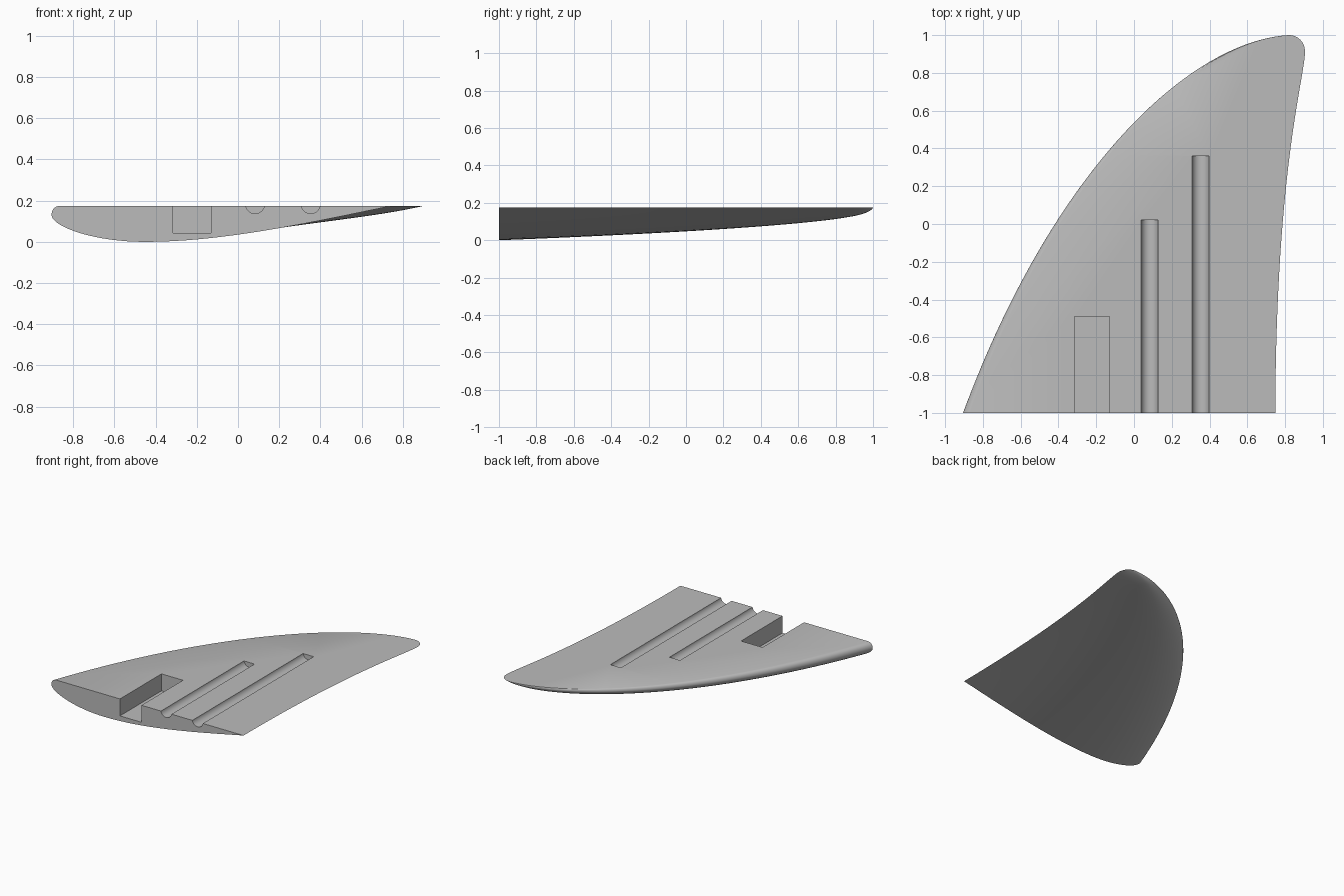
import bpy, bmesh, math
from mathutils import Vector
from mathutils.geometry import interpolate_bezier

if "Cube" in bpy.data.objects:
    bpy.data.objects.remove(bpy.data.objects["Cube"])

TOP = 0.175
STATIONS = 64


def bezier(a, b, c, d, n):
    pts = [Vector((p[0], p[1], 0)) for p in (a, b, c, d)]
    return interpolate_bezier(*pts, n)


def x_at(path, y):
    """x of a plan outline at a given y."""
    for p, q in zip(path, path[1:]):
        if min(p.y, q.y) <= y <= max(p.y, q.y) and p.y != q.y:
            return p.x + (q.x - p.x) * (y - p.y) / (q.y - p.y)
    return path[-1].x


def new_object(name, bm):
    mesh = bpy.data.meshes.new(name)
    bm.to_mesh(mesh)
    bm.free()
    obj = bpy.data.objects.new(name, mesh)
    bpy.context.collection.objects.link(obj)
    return obj


grey = bpy.data.materials.new("plain grey")
grey.use_nodes = True
colour = (0.5, 0.5, 0.5, 1)
grey.diffuse_color = colour
grey.node_tree.nodes["Principled BSDF"].inputs["Base Color"].default_value = colour

# Plan outline: swept leading edge, rounded tip and trailing edge
leading = bezier((-0.905, -1), (-0.424, 0.3), (0.3, 0.97), (0.82, 1), 120)
trailing = bezier((0.748, -1), (0.752, 0.25), (0.89, 0.72), (0.905, 0.9), 80)
trailing += bezier((0.905, 0.9), (0.91, 0.96), (0.87, 1), (0.82, 1), 40)[1:]

# Half foil section: fraction of chord, depth below the flat face
section = bezier((0.021, 0), (0.008, 0.003), (0, 0.012), (0, 0.027), 7)
section += bezier((0, 0.027), (0, 0.06), (0.12, 0.106), (0.275, 0.106), 18)[1:]
section += bezier((0.275, 0.106), (0.5, 0.106), (0.75, 0.052), (1, 0), 18)[1:]

# Fin body lofted from root to tip
bm = bmesh.new()
rings = []
for i in range(STATIONS + 1):
    y = 1 - 2 * (1 - i / STATIONS) ** 2
    x0, x1 = x_at(leading, y), x_at(trailing, y)
    chord = x1 - x0
    if i == STATIONS:
        rings.append([bm.verts.new((x0, y, TOP))] * len(section))
    else:
        rings.append([bm.verts.new((x0 + p.x * chord, y, TOP - p.y * chord)) for p in section])
for a, b in zip(rings, rings[1:]):
    for j in range(len(section) - 1):
        corners = list(dict.fromkeys((a[j], a[j + 1], b[j + 1], b[j])))
        bm.faces.new(corners).smooth = True
bm.faces.new(rings[0])
bm.faces.new([r[0] for r in rings] + [r[-1] for r in reversed(rings[:-1])])
bmesh.ops.recalc_face_normals(bm, faces=bm.faces)
fin = new_object("fin_half", bm)
fin.data.materials.append(grey)


def extruded_cutter(name, outline, y_end):
    """Prism running from in front of the root to y_end."""
    bm = bmesh.new()
    face = bm.faces.new([bm.verts.new((x, -1.1, z)) for x, z in outline])
    out = bmesh.ops.extrude_face_region(bm, geom=[face])
    moved = [v for v in out["geom"] if isinstance(v, bmesh.types.BMVert)]
    bmesh.ops.translate(bm, verts=moved, vec=(0, y_end + 1.1, 0))
    bmesh.ops.recalc_face_normals(bm, faces=bm.faces)
    obj = new_object(name, bm)
    obj.data.materials.append(grey)
    obj.hide_render = True
    return obj


def circle(x, z, r, n=48):
    return [(x + r * math.cos(2 * math.pi * k / n), z + r * math.sin(2 * math.pi * k / n))
            for k in range(n)]


# Square pocket and two round rod grooves in the flat face
cutters = [
    extruded_cutter("pocket_cutter", [(-0.315, 0.043), (-0.13, 0.043), (-0.13, 0.3), (-0.315, 0.3)], -0.49),
    extruded_cutter("short_groove_cutter", circle(0.083, 0.183, 0.046), 0.02),
    extruded_cutter("long_groove_cutter", circle(0.353, 0.183, 0.046), 0.36),
]
bpy.ops.object.select_all(action="DESELECT")
bpy.context.view_layer.objects.active = fin
fin.select_set(True)
for cutter in cutters:
    mod = fin.modifiers.new(cutter.name, "BOOLEAN")
    mod.operation = "DIFFERENCE"
    mod.solver = "EXACT"
    mod.object = cutter
    bpy.ops.object.modifier_apply(modifier=mod.name)
    bpy.data.objects.remove(cutter)
bpy.ops.object.shade_smooth_by_angle(angle=math.radians(30))
